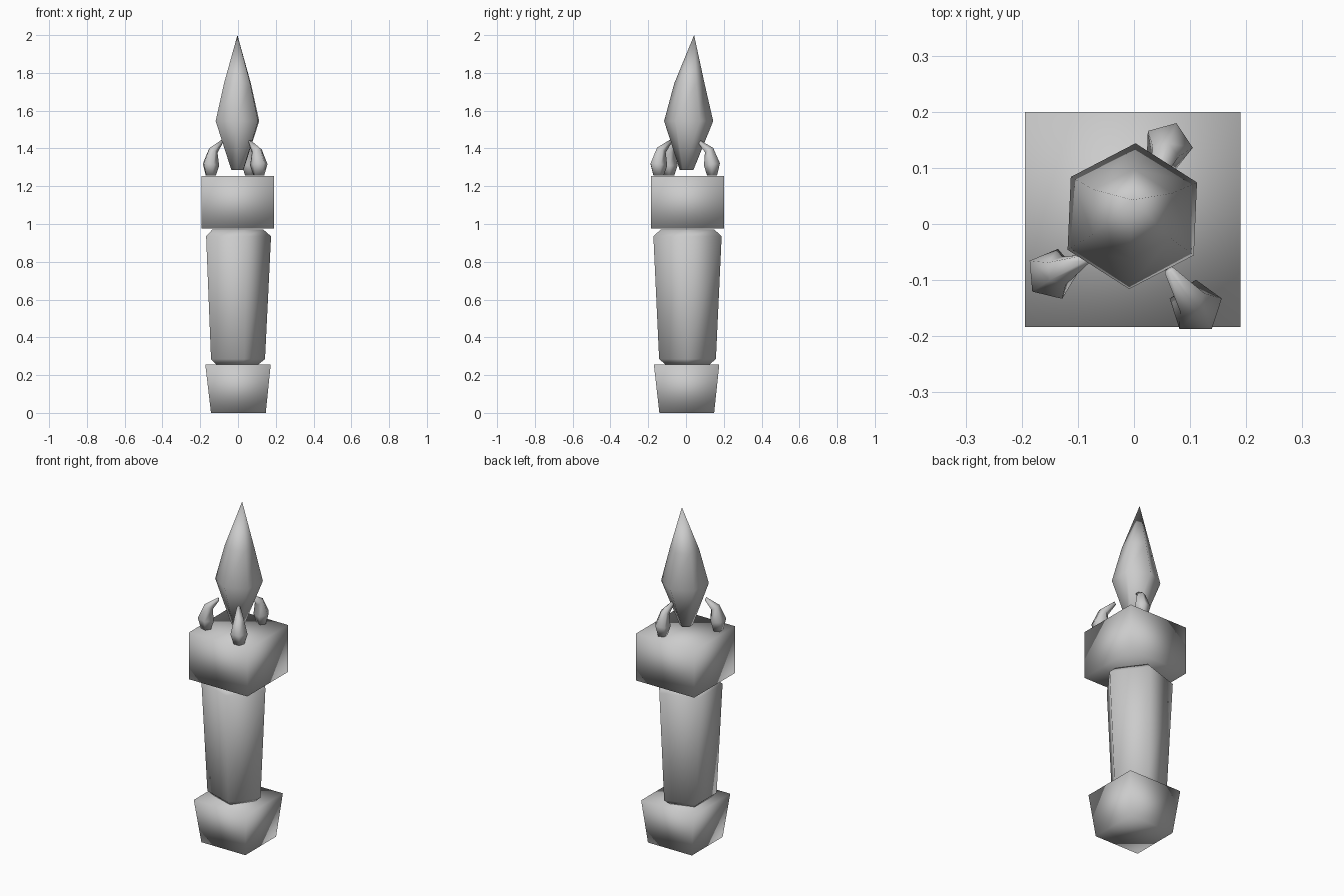
import bpy, bmesh, math
from mathutils import Vector

if "Cube" in bpy.data.objects:
    bpy.data.objects.remove(bpy.data.objects["Cube"])

grey = bpy.data.materials.new("stone_grey")
grey.diffuse_color = (0.6, 0.6, 0.6, 1)
grey.use_nodes = True
grey.node_tree.nodes["Principled BSDF"].inputs["Base Color"].default_value = grey.diffuse_color


def ring(center, radius, sides, rot=0.0, tilt=0.0, heading=0.0):
    """Polygon ring; tilt leans its normal back against the heading direction."""
    d = Vector((math.cos(heading), math.sin(heading), 0))
    v = Vector((-d.y, d.x, 0))
    u = d * math.cos(tilt) + Vector((0, 0, math.sin(tilt)))
    return [Vector(center) + radius * (u * math.cos(a) + v * math.sin(a))
            for a in (rot + i * math.tau / sides for i in range(sides))]


def loft(name, rings, tip=None):
    """Skin closed rings from bottom to top, ending in a cap or a point."""
    bm = bmesh.new()
    loops = [[bm.verts.new(p) for p in r] for r in rings]
    n = len(loops[0])
    for a, b in zip(loops, loops[1:]):
        for i in range(n):
            j = (i + 1) % n
            bm.faces.new((a[i], a[j], b[j], b[i]))
    bm.faces.new(loops[0][::-1])
    if tip:
        t = bm.verts.new(tip)
        for i in range(n):
            bm.faces.new((loops[-1][i], loops[-1][(i + 1) % n], t))
    else:
        bm.faces.new(loops[-1])
    bmesh.ops.recalc_face_normals(bm, faces=bm.faces[:])
    for f in bm.faces:
        f.smooth = True
    mesh = bpy.data.meshes.new(name)
    bm.to_mesh(mesh)
    bm.free()
    mesh.materials.append(grey)
    obj = bpy.data.objects.new(name, mesh)
    bpy.context.collection.objects.link(obj)
    return obj


def square(cx, cy, z, half):
    return ring((cx, cy, z), half * math.sqrt(2), 4, math.pi / 4)


# Tapered square foot
loft("foot", [square(0.002, 0.004, 0, 0.145), square(0, 0.003, 0.255, 0.173)])

# Five-sided shaft with chamfered ends
loft("shaft", [ring((-0.015, 0.008, z), r, 5) for z, r in
               ((0.255, 0.121), (0.285, 0.158), (0.935, 0.19), (0.97, 0.15))])

# Square block at the head of the shaft
loft("head_block", [square(-0.002, 0.008, z, 0.192) for z in (0.975, 1.255)])

# Six-sided crystal with an off-centre point
turn = math.radians(87.5)
loft("crystal", [ring((-0.003, y, z), r, 6, turn) for y, z, r in
                 ((0.003, 1.285, 0.036), (0.014, 1.545, 0.13), (0.018, 1.745, 0.08))],
     tip=(-0.003, 0.043, 2.0))

# Three curled claws: foot centre, tip centre, size, twist of the cross-section
claws = [((0.060, 0.138), (0.034, 0.068), 0.045, 0),
         ((-0.146, -0.090), (-0.085, -0.062), 0.047, 16),
         ((0.110, -0.148), (0.062, -0.082), 0.049, 0)]
for k, (foot, end, size, twist) in enumerate(claws):
    f, e = Vector(foot), Vector(end)
    heading = math.atan2(f.y - e.y, f.x - e.x)
    rings = []
    # share of the way inward, height, relative radius, lean in degrees
    for t, z, r, lean in ((0, 1.257, 0.62, 0), (0, 1.315, 1.0, 8),
                          (0.22, 1.39, 0.58, 30), (1.0, 1.437, 0.2, 65)):
        c = f.lerp(e, t)
        rings.append(ring((c.x, c.y, z), size * r, 5, math.radians(twist),
                          math.radians(lean), heading))
    loft(f"claw_{k + 1}", rings)
